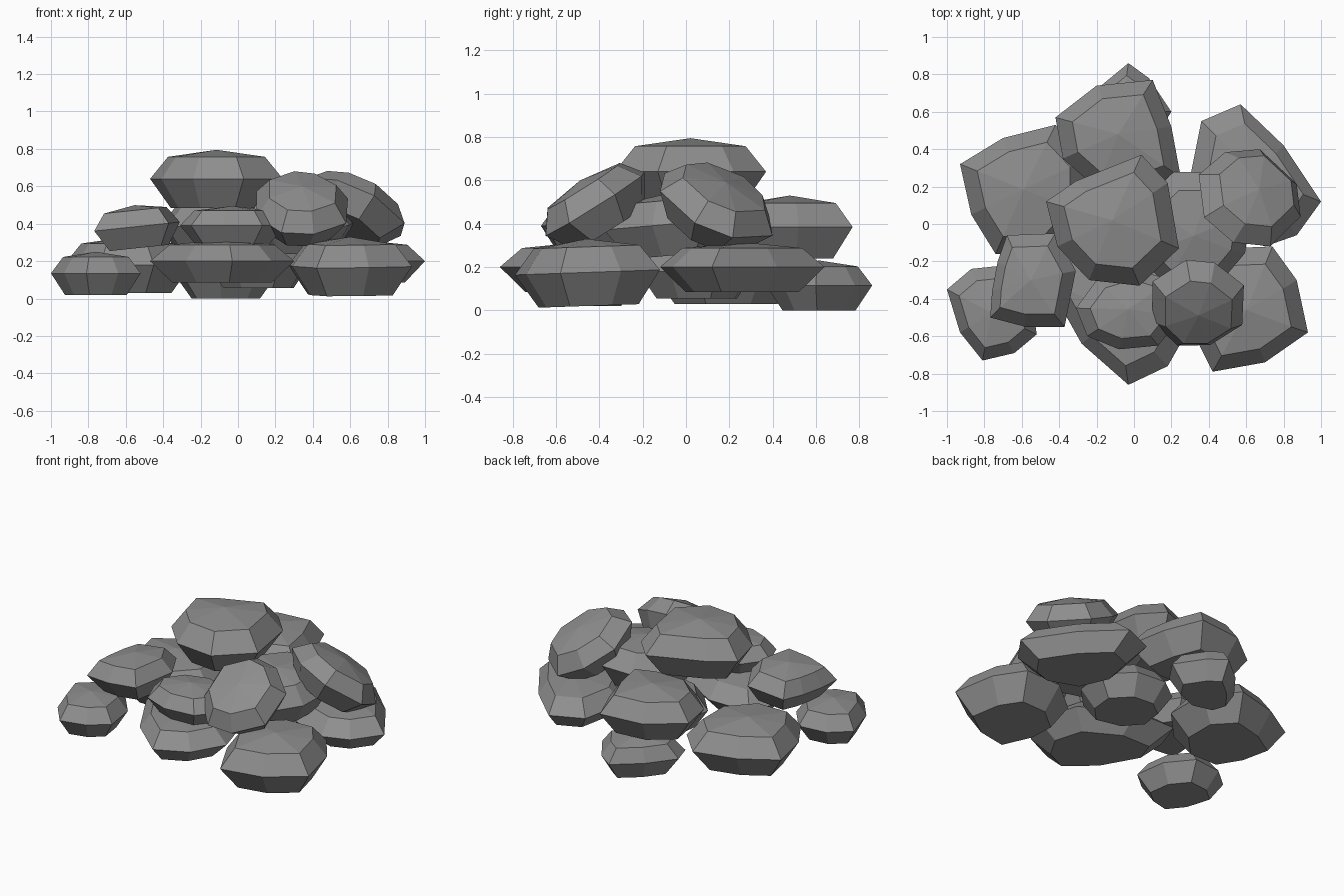
import bpy, bmesh, math, random
from mathutils import Matrix, Vector

if "Cube" in bpy.data.objects:
    bpy.data.objects.remove(bpy.data.objects["Cube"])

# one plain grey for the whole pile
grey = bpy.data.materials.new("stone grey")
grey.diffuse_color = (0.27, 0.27, 0.27, 1)
grey.use_nodes = True
grey.node_tree.nodes["Principled BSDF"].inputs["Base Color"].default_value = grey.diffuse_color


def oval(centre, size, phase, seed):
    """Slightly irregular eight-sided outline filling a box."""
    rng = random.Random(seed)
    pts = []
    for i in range(8):
        a = math.radians(phase + 45 * i + rng.uniform(-7, 7))
        r = rng.uniform(0.93, 1.1)
        pts.append((r * math.cos(a), r * math.sin(a)))
    lo = [min(p[k] for p in pts) for k in (0, 1)]
    hi = [max(p[k] for p in pts) for k in (0, 1)]
    return [tuple(centre[k] + size[k] * ((p[k] - lo[k]) / (hi[k] - lo[k]) - 0.5) for k in (0, 1))
            for p in pts]


def stone(name, outline, z, height, tilt=(0, 0)):
    """Faceted boulder: flat base, wide girdle, shoulder ring and low domed top."""
    cx, cy = [(min(p[k] for p in outline) + max(p[k] for p in outline)) / 2 for k in (0, 1)]
    n = len(outline)
    bm = bmesh.new()
    rings = []
    for scale, h in ((0.69, -0.5), (1.0, 0.0), (0.73, 0.38)):
        rings.append([bm.verts.new(((x - cx) * scale, (y - cy) * scale, h * height))
                      for x, y in outline])
    top = bm.verts.new((0, 0, 0.5 * height))
    bm.faces.new(rings[0])
    for i in range(n):
        j = (i + 1) % n
        for a, b in zip(rings, rings[1:]):
            bm.faces.new((a[i], a[j], b[j], b[i]))
        bm.faces.new((rings[2][i], rings[2][j], top))
    bmesh.ops.recalc_face_normals(bm, faces=bm.faces)
    # lean the stone, then set it in place
    rot = (Matrix.Rotation(math.radians(tilt[1]), 4, 'Y')
           @ Matrix.Rotation(math.radians(tilt[0]), 4, 'X'))
    bm.transform(Matrix.Translation(Vector((cx, cy, z))) @ rot)
    me = bpy.data.meshes.new(name)
    bm.to_mesh(me)
    bm.free()
    me.materials.append(grey)
    bpy.context.collection.objects.link(bpy.data.objects.new(name, me))


# bottom layer
stone("base_front_right", [(0.93, -0.58), (0.87, -0.30), (0.74, -0.12), (0.48, -0.13),
                           (0.27, -0.30), (0.29, -0.53), (0.42, -0.79), (0.70, -0.74)],
      0.175, 0.31, (2, 0))
stone("base_front_middle", [(-0.03, -0.86), (0.18, -0.76), (0.30, -0.55), (0.22, -0.28),
                            (-0.10, -0.10), (-0.40, -0.10), (-0.47, -0.30), (-0.28, -0.64)],
      0.20, 0.23)
stone("base_front_left", [(-1.0, -0.35), (-0.93, -0.58), (-0.81, -0.73), (-0.64, -0.69),
                          (-0.52, -0.59), (-0.55, -0.38), (-0.68, -0.22), (-0.87, -0.24)],
      0.135, 0.23)
stone("base_back_left", [(-0.42, 0.53), (-0.70, 0.46), (-0.93, 0.32), (-0.87, 0.05),
                         (-0.74, -0.16), (-0.45, -0.16), (-0.25, 0.05), (-0.25, 0.35)],
      0.18, 0.30)
stone("base_back_middle", [(-0.03, 0.86), (0.08, 0.78), (0.20, 0.60), (0.10, 0.45),
                           (-0.10, 0.37), (-0.29, 0.42), (-0.33, 0.55), (-0.20, 0.72)],
      0.115, 0.23)
stone("base_back_right", [(0.57, 0.64), (0.80, 0.42), (1.0, 0.12), (0.87, -0.06),
                          (0.70, -0.12), (0.42, -0.02), (0.30, 0.25), (0.36, 0.55)],
      0.20, 0.23)
stone("base_centre", oval((0.11, 0.05), (0.54, 0.54), 20, 7), 0.18, 0.25)

# middle layer
stone("middle_left", [(-0.68, -0.06), (-0.42, -0.05), (-0.31, -0.25), (-0.37, -0.55),
                      (-0.58, -0.55), (-0.77, -0.50), (-0.76, -0.36), (-0.73, -0.20)],
      0.385, 0.23, (0, -6))
stone("middle_front", [(-0.08, -0.67), (0.13, -0.65), (0.25, -0.50), (0.20, -0.30),
                       (0.0, -0.24), (-0.20, -0.30), (-0.31, -0.45), (-0.25, -0.60)],
      0.39, 0.21)
stone("middle_back", [(0.10, 0.77), (-0.20, 0.74), (-0.42, 0.57), (-0.38, 0.35),
                      (-0.20, 0.19), (0.08, 0.19), (0.25, 0.25), (0.20, 0.52)],
      0.385, 0.29)
stone("middle_centre", oval((0.32, -0.05), (0.61, 0.66), 20, 11), 0.40, 0.29, (5, 0))
stone("leaning_front_right", oval((0.34, -0.42), (0.49, 0.54), 22, 12), 0.49, 0.26, (32, 3))
stone("leaning_back_right", oval((0.62, 0.14), (0.58, 0.56), 20, 13), 0.485, 0.25, (-22, 25))

# capstone
stone("top_stone", [(0.04, 0.37), (0.18, 0.22), (0.24, -0.13), (0.03, -0.33),
                    (-0.24, -0.30), (-0.41, -0.12), (-0.47, 0.12), (-0.31, 0.23)],
      0.64, 0.31)
